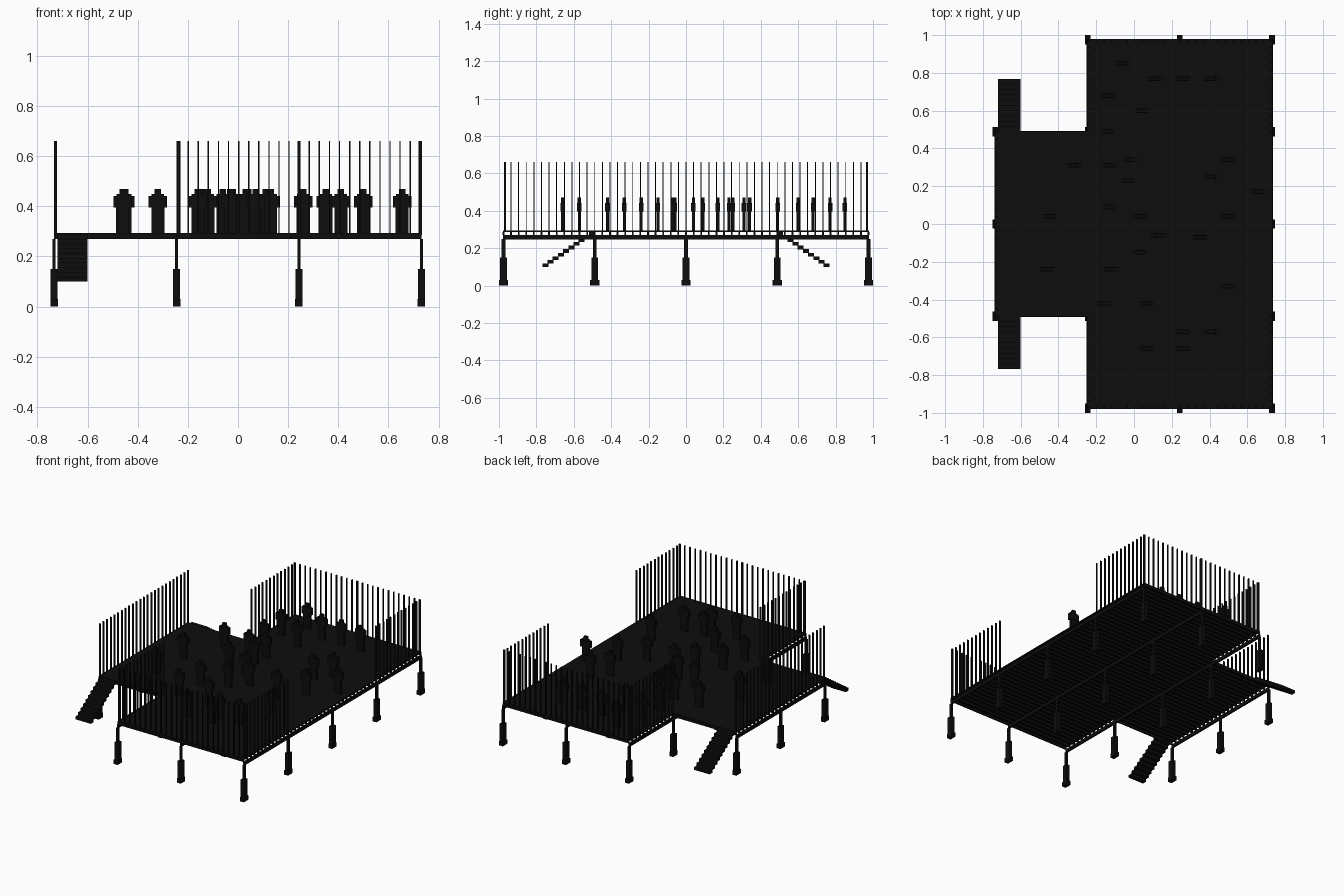
import bpy, bmesh
from mathutils import Matrix, Vector

if "Cube" in bpy.data.objects:
    bpy.data.objects.remove(bpy.data.objects["Cube"])

dark = bpy.data.materials.new("dark")
dark.diffuse_color = (0.004, 0.004, 0.004, 1)
dark.use_nodes = True
dark.node_tree.nodes["Principled BSDF"].inputs["Base Color"].default_value = dark.diffuse_color


def make(name, boxes):
    """One object from boxes given as (centre x, y, low z, size x, y, high z)."""
    bm = bmesh.new()
    for x, y, z0, w, d, z1 in boxes:
        m = Matrix.Translation((x, y, (z0 + z1) / 2)) @ Matrix.Diagonal((w, d, z1 - z0, 1))
        bmesh.ops.create_cube(bm, size=1, matrix=m)
    me = bpy.data.meshes.new(name)
    bm.to_mesh(me)
    bm.free()
    me.materials.append(dark)
    ob = bpy.data.objects.new(name, me)
    bpy.context.collection.objects.link(ob)
    return ob


BAY = 0.488
XS = [-0.733, -0.245, 0.243, 0.731]
YS = [i * BAY for i in range(-2, 3)]
STEP = BAY / 12

# supports: foot plate, pedestal and slim post at every grid point under the deck
supports = []
for x in XS:
    for y in YS:
        if x < -0.5 and abs(y) > 0.6:
            continue
        supports += [(x, y, 0, 0.03, 0.05, 0.03),
                     (x, y, 0.03, 0.028, 0.036, 0.15),
                     (x, y, 0.15, 0.012, 0.02, 0.25)]
make("supports", supports)

# beams running front to back under the joists
make("beams", [(x, 0, 0.247, 0.012, 0.98 if x < -0.5 else 1.955, 0.27) for x in XS])

# joists running side to side
joists = []
for i in range(-24, 25):
    y = i * STEP
    x0 = XS[0] if abs(i) <= 12 else XS[1]
    joists.append(((x0 + XS[3]) / 2, y, 0.27, XS[3] - x0, 0.009, 0.286))
make("joists", joists)

# deck boards: wide main floor and side extension
make("deck", [(0.243, 0, 0.286, 0.982, 1.958, 0.294),
              (-0.4905, 0, 0.286, 0.485, 0.982, 0.294)])

# railing balusters, flat slats set across each edge
TOP = 0.66
slats = []
for s in (-1, 1):
    for i in range(25):                       # front and back edges
        w = 0.012 if i in (0, 12, 24) else 0.005
        slats.append((XS[1] + 0.006 + i * (0.966 / 24), s * 0.968, 0.29, w, 0.012, TOP))
    for i in range(12):                       # end bays of both long sides
        y = s * (BAY + i * STEP)
        for x in (0.725, -0.236):
            slats.append((x, y, 0.29, 0.012, 0.005, TOP))
for i in range(-12, 13):                      # outer edge of the extension
    slats.append((-0.727, i * STEP, 0.29, 0.012, 0.005, TOP))
make("railing_slats", slats)

# two flights of open steps
for s, name in ((-1, "front_stairs"), (1, "back_stairs")):
    make(name, [(-0.66, s * (0.502 + i * 0.0278), 0.27 - i * 0.0189, 0.12, 0.032, 0.289 - i * 0.0189)
                for i in range(10)])

# standing figures: legs, shoulders and head as simple blocks
SPOTS = [(-.06, .85), (.11, .77), (.26, .77), (.41, .77), (-.14, .68), (.04, .6),
         (-.14, .49), (-.32, .31), (-.13, .31), (-.02, .34), (.5, .34), (-.03, .23),
         (.41, .25), (.655, .17), (-.45, .04), (-.13, .09), (.03, .04), (.5, .04),
         (.13, -.06), (.35, -.07), (.03, -.15), (-.46, -.24), (-.12, -.24), (.5, -.33),
         (-.16, -.42), (.07, -.42), (.26, -.57), (.41, -.57), (.07, -.66), (.26, -.66)]
figures = []
for x, y in SPOTS:
    figures += [(x, y, 0.294, 0.052, 0.016, 0.395),
                (x, y, 0.395, 0.074, 0.024, 0.442),
                (x, y, 0.442, 0.05, 0.018, 0.45),
                (x, y, 0.45, 0.026, 0.018, 0.47)]
make("figures", figures)
